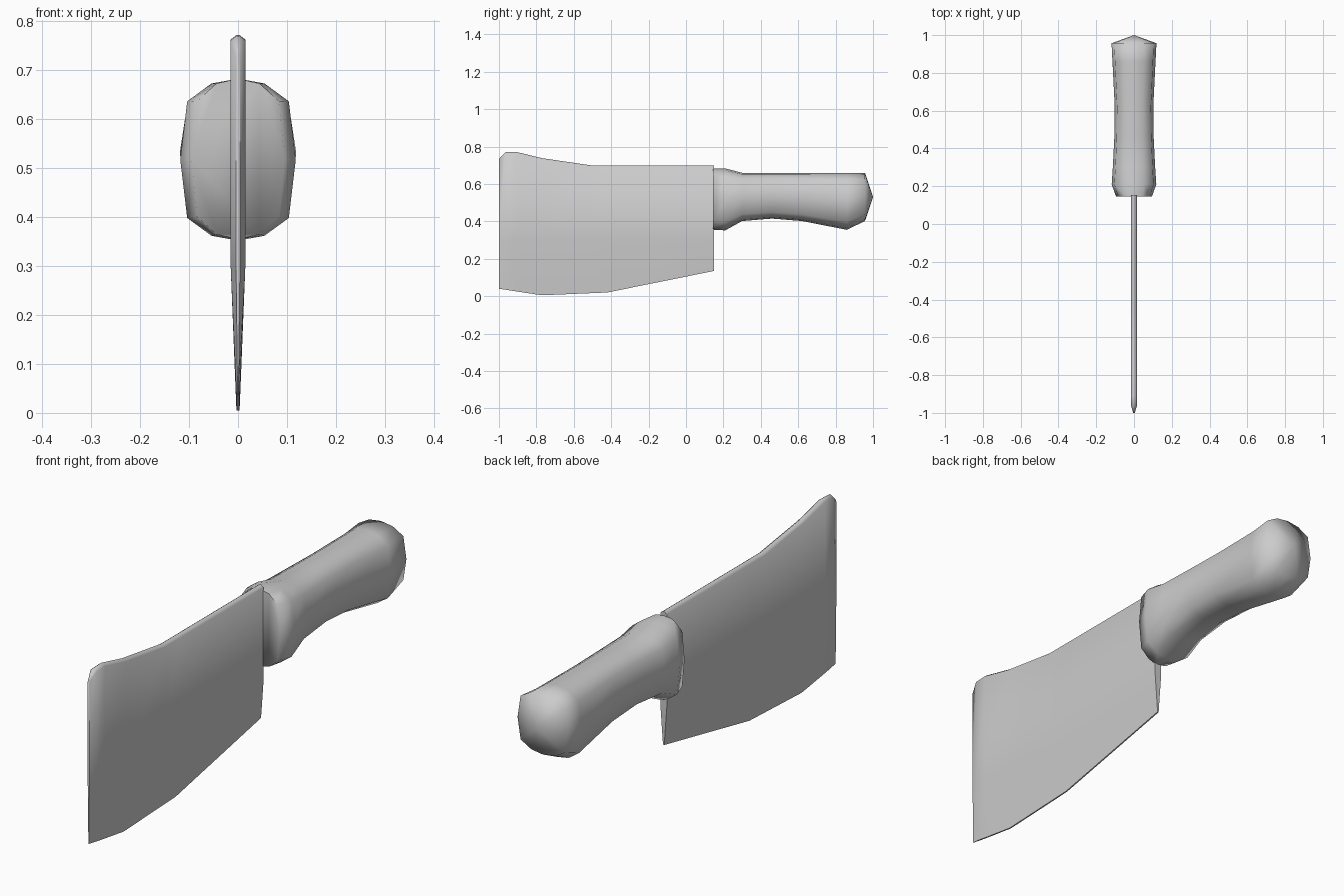
import bpy, math

cube = bpy.data.objects.get("Cube")
if cube:
    bpy.data.objects.remove(cube)

# One plain grey for the whole tool
grey = bpy.data.materials.new("plain_grey")
grey.use_nodes = True
colour = (0.6, 0.6, 0.6, 1)
grey.diffuse_color = colour
grey.node_tree.nodes["Principled BSDF"].inputs["Base Color"].default_value = colour


def loft(name, rings, start_tip=None, end_tip=None, angle=60):
    """Skin equal-length closed rings; close each end with a fan or a flat face."""
    n = len(rings[0])
    verts = [p for ring in rings for p in ring]
    faces = []
    for r in range(len(rings) - 1):
        for i in range(n):
            j = (i + 1) % n
            faces.append((r * n + i, r * n + j, (r + 1) * n + j, (r + 1) * n + i))
    last = (len(rings) - 1) * n
    for base, tip in ((0, start_tip), (last, end_tip)):
        loop = [base + i for i in range(n)]
        if base == 0:
            loop.reverse()
        if tip is None:
            faces.append(loop)
        else:
            verts.append(tip)
            t = len(verts) - 1
            faces += [(loop[i], loop[(i + 1) % n], t) for i in range(n)]
    mesh = bpy.data.meshes.new(name)
    mesh.from_pydata(verts, [], faces)
    mesh.validate()
    mesh.materials.append(grey)
    obj = bpy.data.objects.new(name, mesh)
    bpy.context.collection.objects.link(obj)
    bpy.ops.object.select_all(action='DESELECT')
    obj.select_set(True)
    bpy.context.view_layer.objects.active = obj
    # Consistent outward normals
    bpy.ops.object.mode_set(mode='EDIT')
    bpy.ops.mesh.select_all(action='SELECT')
    bpy.ops.mesh.remove_doubles(threshold=0.0005)
    bpy.ops.mesh.normals_make_consistent(inside=False)
    bpy.ops.object.mode_set(mode='OBJECT')
    bpy.ops.object.shade_smooth_by_angle(angle=math.radians(angle))
    return obj


# Blade: wedge section with bevelled spine, swept along its outline
def blade_section(y, low, high, half):
    side = [(half * 0.25, low + 0.012), (half, 0.3), (half, high - 0.009)]
    right = [(x, y, z) for x, z in side]
    left = [(-x, y, z) for x, z in reversed(side)]
    ridge = half * 0.2
    return ([(ridge, y, low)] + right + [(ridge, y, high), (-ridge, y, high)]
            + left + [(-ridge, y, low)])


blade_outline = [  # y, cutting edge, spine, half thickness
    (-1.0, 0.04, 0.735, 0.004), (-0.965, 0.035, 0.77, 0.015),
    (-0.91, 0.026, 0.772, 0.015), (-0.77, 0.005, 0.738, 0.015),
    (-0.51, 0.016, 0.70, 0.015), (-0.42, 0.02, 0.70, 0.015),
    (0.15, 0.135, 0.70, 0.015)]
loft("blade", [blade_section(*row) for row in blade_outline])

# Handle: twelve-sided rounded section with a flared front and a bulbous end
quarter = [(1, 0), (0.88, 0.72), (0.46, 0.94)]
section = quarter + [(0, 1)] + [(-x, z) for x, z in reversed(quarter)]
section += [(x, -z) for x, z in reversed(section[1:-1])]

handle_profile = [  # y, underside, top, half width
    (0.145, 0.355, 0.683, 0.095), (0.21, 0.352, 0.683, 0.118),
    (0.30, 0.402, 0.66, 0.112), (0.46, 0.415, 0.66, 0.104),
    (0.62, 0.402, 0.66, 0.102), (0.86, 0.355, 0.66, 0.114),
    (0.957, 0.402, 0.66, 0.119)]
rings = []
for y, low, high, half in handle_profile:
    mid, reach = (low + high) / 2, (high - low) / 2
    rings.append([(x * half, y, mid + z * reach) for x, z in section])
loft("handle", rings, end_tip=(0, 1.0, 0.53), angle=80)
